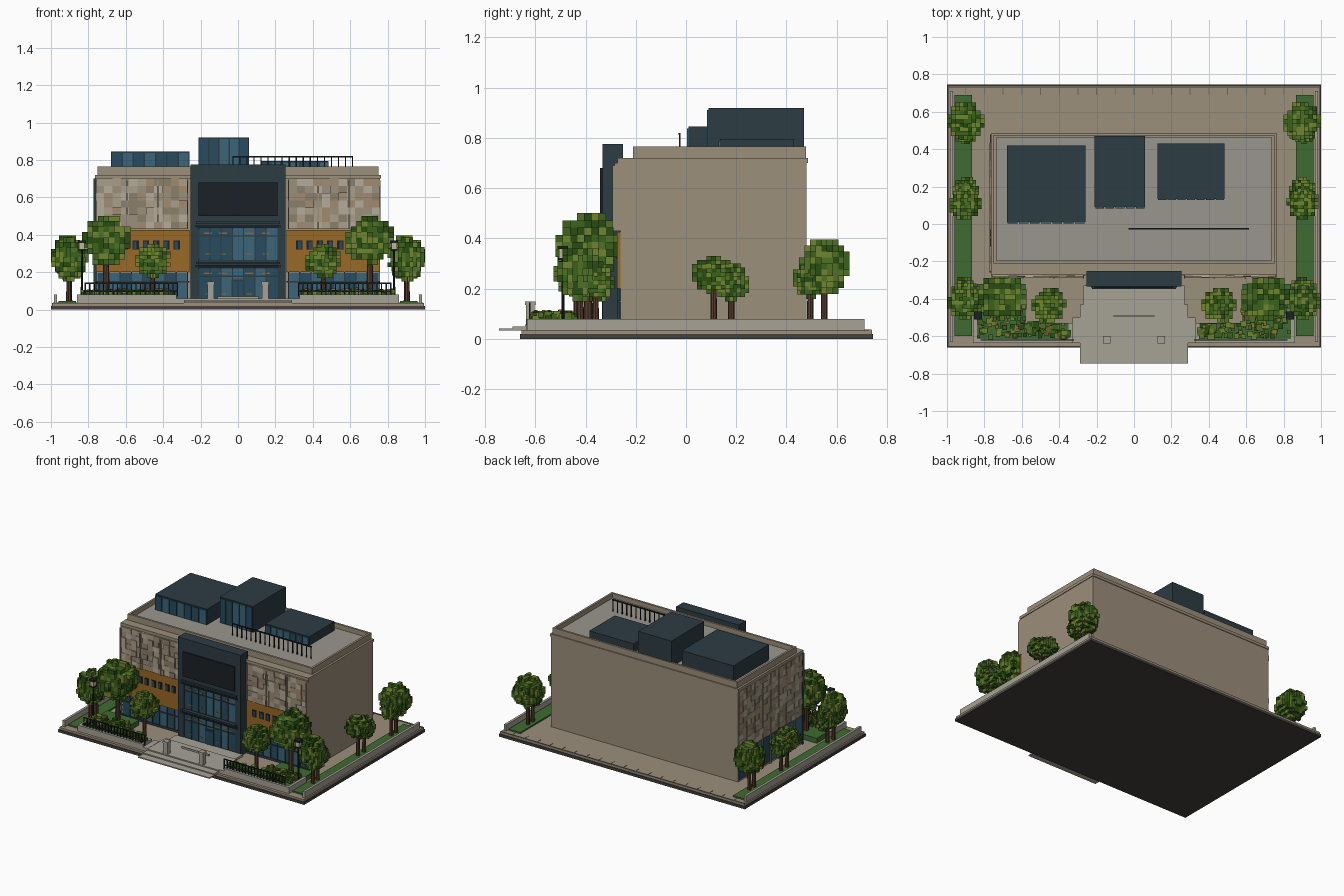
import bpy, bmesh, math, random
from mathutils import Matrix, Vector

if "Cube" in bpy.data.objects:
    bpy.data.objects.remove(bpy.data.objects["Cube"])

random.seed(4)
HEX = dict(wall='9b8e7a', roof='98958c', dark='303e45', black='20262a', glass='3d6579', glass2='2c4d5f',
           orange='98682a', stone='a5a195', base='6d675d', under='45423e', lawn='416b34', trunk='5a4030',
           cream='c0b498', red='96452c', g1='2d4f18', g2='52702a', g3='6f8432', g4='3d6220',
           t1='9b8e7a', t2='a99d89', t3='8b7f6c', t4='b3aa98', t5='a08a70')
GREENS = ['g1', 'g2', 'g3', 'g4']
TILES = ['t1', 't2', 't3', 't4', 't5']


def material(key):
    m = bpy.data.materials.get(key)
    if not m:
        m = bpy.data.materials.new(key)
        h = HEX[key]
        m.diffuse_color = [(int(h[i:i + 2], 16) / 255) ** 2.2 for i in (0, 2, 4)] + [1]
        m.use_nodes = True
        m.node_tree.nodes["Principled BSDF"].inputs["Base Color"].default_value = m.diffuse_color
    return m


class Part:
    """One named object gathered from boxes and cylinders."""
    def __init__(self, name):
        self.name, self.bm, self.mats = name, bmesh.new(), []

    def paint(self, verts, key):
        if key not in self.mats:
            self.mats.append(key)
        for f in {f for v in verts for f in v.link_faces}:
            f.material_index = self.mats.index(key)

    def box(self, x0, x1, y0, y1, z0, z1, key):
        m = Matrix.Translation(((x0 + x1) / 2, (y0 + y1) / 2, (z0 + z1) / 2)) @ \
            Matrix.Diagonal((abs(x1 - x0), y1 - y0, z1 - z0, 1))
        self.paint(bmesh.ops.create_cube(self.bm, size=1, matrix=m)['verts'], key)

    def rod(self, x, y, z0, z1, r0, r1, key, n=8):
        self.paint(bmesh.ops.create_cone(self.bm, cap_ends=True, segments=n, radius1=r0, radius2=r1, depth=z1 - z0,
                   matrix=Matrix.Translation((x, y, (z0 + z1) / 2)))['verts'], key)

    def done(self):
        me = bpy.data.meshes.new(self.name)
        self.bm.to_mesh(me)
        self.bm.free()
        for k in self.mats:
            me.materials.append(material(k))
        bpy.context.collection.objects.link(bpy.data.objects.new(self.name, me))


def steps(a, b, n):
    return [(a + (b - a) * i / n, a + (b - a) * (i + 1) / n) for i in range(n)]


# Ground slab, side kerbs and lawns
p = Part('ground_slab')
p.box(-1, 1, -.66, .745, 0, .02, 'under')
p.box(-.995, .995, -.655, .74, .02, .035, 'wall')
p.box(-.99, .99, .728, .738, .03, .038, 'base')
for i in range(19):
    x = -.9 + i * .1
    p.box(x - .002, x + .002, .69, .73, .03, .037, 'base')
p.done()
p = Part('side_kerbs_and_lawns')
for s in (-1, 1):
    p.box(s * .967, s * .985, -.63, .71, .03, .08, 'stone')
    p.box(s * .865, s * .96, -.6, .69, .03, .045, 'lawn')
p.done()

# Entrance steps with two bollards
p = Part('entrance_steps')
for y, z in ((-.745, .042), (-.69, .05), (-.64, .058)):
    p.box(-.29, .29, y, -.43, .034, z, 'stone')
p.box(-.27, .27, -.43, -.33, .034, .05, 'stone')
p.box(-.11, .11, -.497, -.49, .05, .07, 'stone')
for s in (-1, 1):
    p.box(s * .128, s * .162, -.637, -.603, .05, .14, 'stone')
    p.box(s * .125, s * .165, -.64, -.6, .135, .15, 'stone')
p.done()

# Main block with parapet and recessed roof
p = Part('main_block')
p.box(-.76, .76, -.26, .48, .03, .72, 'wall')
p.box(-.765, .765, -.272, .485, .7, .72, 'wall')
p.done()
p = Part('parapet')
p.box(-.75, .75, -.21, -.195, .715, .765, 'wall')
p.box(-.75, .75, .462, .477, .715, .765, 'wall')
for s in (-1, 1):
    p.box(s * .735, s * .75, -.195, .462, .715, .765, 'wall')
p.box(-.735, .735, -.195, .462, .715, .73, 'roof')
p.done()

# Front wings: stone tiles, warm band with small windows, glazed shopfront
p = Part('front_wing_cladding')
for s in (-1, 1):
    for a, b in steps(.27, .76, 11):
        for c, d in steps(.43, .7, 7):
            p.box(s * a, s * b, -.278 - random.random() * .01, -.255, c, d, random.choice(TILES))
    for x in (.27, .43, .595, .757):
        p.box(s * (x - .004), s * (x + .004), -.292, -.255, .43, .69, 'wall')
    p.box(s * .26, s * .76, -.275, -.255, .2, .425, 'orange')
    for i in range(7):
        x = .31 + i * .055
        p.box(s * x, s * (x + .034), -.279, -.26, .32, .37, 'black')
        p.box(s * (x + .012), s * (x + .03), -.281, -.26, .325, .365, 'glass2')
    for n, (a, b) in enumerate(steps(.27, .75, 8)):
        p.box(s * a, s * b, -.266, -.255, .05, .195, ('glass', 'glass2')[n % 2])
        p.box(s * (a - .003), s * (a + .003), -.272, -.255, .04, .2, 'dark')
    p.box(s * .26, s * .757, -.272, -.255, .145, .152, 'dark')
    p.box(s * .26, s * .757, -.272, -.255, .035, .05, 'dark')
p.done()

# Left side facade
p = Part('left_side_cladding')
for a, b in steps(-.26, .478, 16):
    for c, d in steps(.25, .7, 11):
        p.box(-.766 - random.random() * .006, -.755, a, b, c, d, random.choice(TILES))
for a, b in steps(-.26, .478, 8):
    p.box(-.766, -.755, a, b, .05, .245, random.choice(['glass', 'glass2']))
    p.box(-.772, -.755, a, a + .008, .035, .7, 'dark' if a < -.25 else 't3')
p.done()

# Central entrance tower
p = Part('entrance_tower')
p.box(-.255, .255, -.32, -.25, .035, .775, 'dark')
for s in (-1, 1):
    p.box(s * .21, s * .255, -.333, -.315, .035, .775, 'dark')
p.box(-.21, .21, -.333, -.315, .44, .775, 'dark')
p.box(-.21, .21, -.342, -.33, .5, .68, 'black')
for z in (.255, .47):
    p.box(-.225, .225, -.347, -.315, z - .012, z, 'dark')
    p.box(-.23, .23, -.34, -.315, z - .03, z - .018, 'black')
p.done()
p = Part('entrance_glazing')
for c, d in ((.05, .22), (.265, .435)):
    for a, b in steps(-.21, .21, 7):
        p.box(a, b, -.326, -.315, c, d, random.choice(['glass', 'glass', 'glass2']))
        p.box(a - .003, a + .003, -.332, -.315, c, d, 'dark')
    p.box(-.21, .21, -.331, -.315, d - .045, d - .039, 'dark')
    for x in (-.16, -.08, .06, .15):
        p.box(x - .022, x + .022, -.329, -.315, d - .03, d - .022, 'orange')
        p.box(x - .015, x + .015, -.329, -.315, c + .03, c + .036, 'orange')
p.box(-.035, .035, -.332, -.315, .045, .16, 'dark')
p.box(-.027, -.003, -.335, -.315, .05, .15, 'glass2')
p.box(.003, .027, -.335, -.315, .05, .15, 'glass2')
p.done()

# Rooftop plant rooms with panelled fronts
p = Part('rooftop_rooms')
for x0, x1, y0, y1, z, n in ((-.68, -.26, .01, .42, .845, 7), (-.21, .06, .09, .47, .92, 5), (.125, .485, .135, .43, .795, 7)):
    p.box(x0, x1, y0, y1, .72, z, 'dark')
    for a, b in steps(x0, x1, n):
        p.box(a + .004, b - .004, y0 - .006, y0 + .01, .735, z - .008, random.choice(['glass', 'glass2', 'glass2']))
p.done()

# Roof railing
p = Part('roof_railing')
p.box(-.03, .615, -.029, -.021, .812, .82, 'black')
for i in range(18):
    x = -.027 + i * .0376
    p.box(x - .003, x + .003, -.028, -.022, .725, .815, 'black')
p.done()

# Front planters, shrubs, fences and lamps
planter, shrubs, fence, lamps = Part('front_planters'), Part('shrubs'), Part('planter_fences'), Part('lamp_posts')
for s in (-1, 1):
    planter.box(s * .33, s * .86, -.635, -.615, .03, .08, 'stone')
    planter.box(s * .84, s * .86, -.615, -.43, .03, .08, 'stone')
    planter.box(s * .33, s * .35, -.615, -.53, .03, .08, 'stone')
    planter.box(s * .29, s * .33, -.635, -.5, .03, .06, 'stone')
    planter.box(s * .35, s * .84, -.615, -.53, .03, .072, 'lawn')
    planter.box(s * .58, s * .84, -.53, -.32, .03, .072, 'lawn')
    for i in range(150):
        x = random.uniform(.35, .83)
        y = random.uniform(-.605, -.535 if x < .58 else -.44)
        r = random.uniform(.007, .016)
        z = random.uniform(.075, .098)
        shrubs.box(s * x - r, s * x + r, y - r, y + r, z - r, z + r, random.choice(GREENS))
        if i % 6 == 0:
            shrubs.box(s * x - .006, s * x + .006, y - .006, y + .006, z + r - .004, z + r + .006,
                       random.choice(['red', 'orange']))
    for z in (.095, .138):
        fence.box(s * .32, s * .82, -.624, -.618, z, z + .006, 'black')
    for i in range(21):
        x = s * (.323 + i * .0247)
        fence.box(x - .003, x + .003, -.624, -.618, .07, .145, 'black')
    x, y = s * .835, -.49
    lamps.rod(x, y, .03, .06, .014, .01, 'black')
    lamps.rod(x, y, .05, .32, .006, .005, 'black')
    lamps.box(x - .015, x + .015, y - .015, y + .015, .32, .36, 'cream')
    lamps.box(x - .021, x + .021, y - .021, y + .021, .357, .37, 'black')
    lamps.box(x - .019, x + .019, y - .019, y + .019, .315, .323, 'black')
for q in (planter, shrubs, fence, lamps):
    q.done()


# Blocky trees: trunk plus a shell of leaf cubes
def tree(name, x, y, z0, z1, r, tr=.014):
    p = Part(name)
    zc, h = (z0 + z1) / 2, (z1 - z0) / 2
    p.rod(x, y, .035, zc, tr, tr * .8, 'trunk')
    n = 4
    k = (n + .5)
    for i in range(-n, n + 1):
        for j in range(-n, n + 1):
            for m in range(-n, n + 1):
                d = Vector((i, j, m)).length + random.uniform(-.35, .35)
                if 2.6 < d < n + .25:
                    c = (x + i * r / k, y + j * r / k, zc + m * h / k)
                    a, b = r / k * .54, h / k * .54
                    p.box(c[0] - a, c[0] + a, c[1] - a, c[1] + a, c[2] - b, c[2] + b, random.choice(GREENS))
    p.done()


for s, side in ((-1, 'left'), (1, 'right')):
    tree(side + '_large_tree', s * .705, -.39, .24, .5, .128, .018)
    tree(side + '_small_tree', s * .455, -.435, .17, .35, .092)
    tree(side + '_corner_tree', s * .905, -.42, .15, .385, .09)
    tree(side + '_corner_tree_low', s * .9, -.36, .15, .3, .075)
    tree(side + '_middle_tree', s * .9, .11, .18, .33, .085)
    tree(side + '_middle_tree_low', s * .9, .18, .15, .3, .07)
    tree(side + '_rear_tree', s * .9, .55, .18, .395, .1)
    tree(side + '_rear_tree_low', s * .9, .495, .16, .31, .068)
